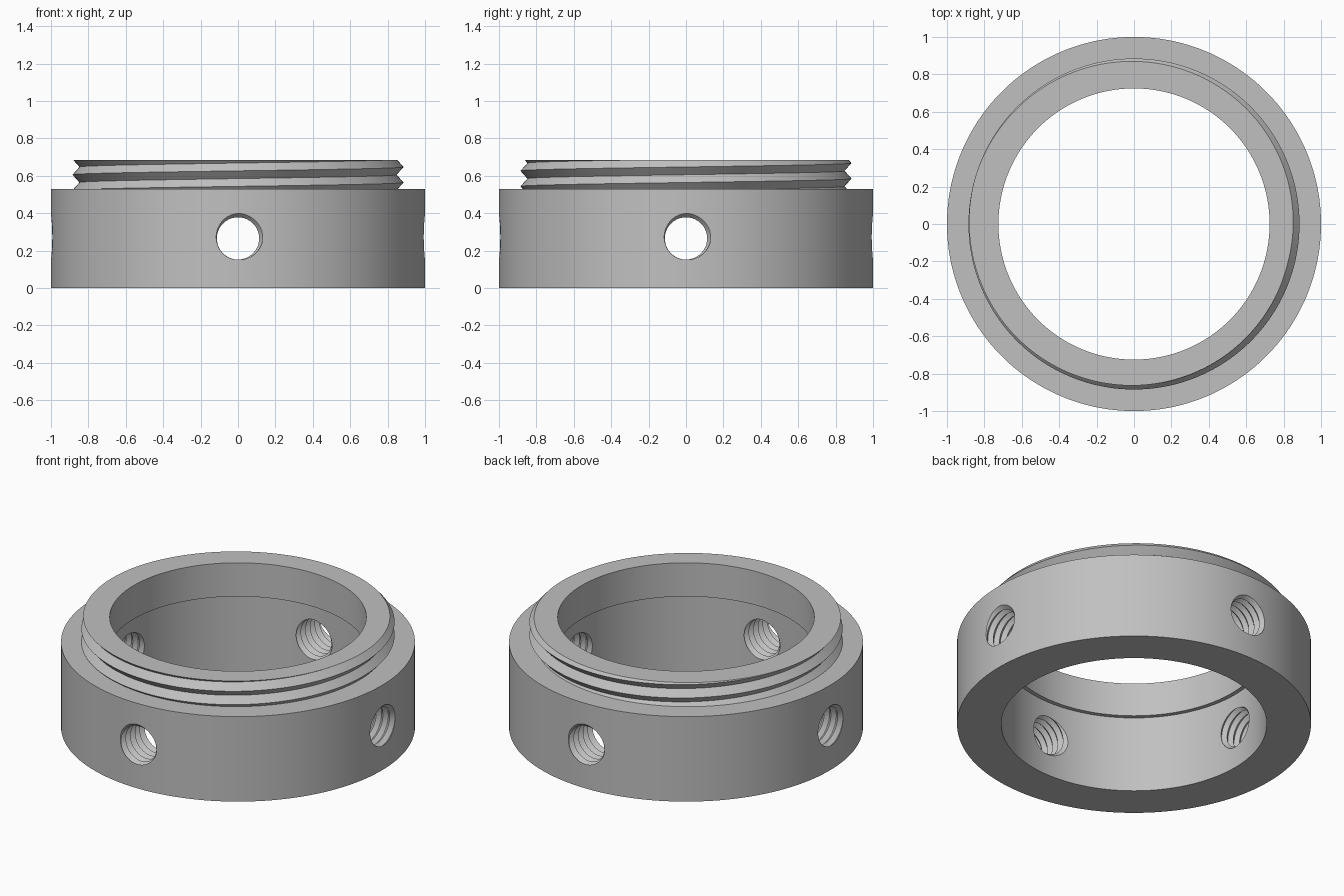
import bpy, bmesh, math
from mathutils import Matrix, Vector

cube = bpy.data.objects.get("Cube")
if cube:
    bpy.data.objects.remove(cube, do_unlink=True)

steel = bpy.data.materials.new("grey steel")
steel.use_nodes = True
grey = (0.53, 0.53, 0.53, 1)
steel.diffuse_color = grey
steel.node_tree.nodes["Principled BSDF"].inputs["Base Color"].default_value = grey


def thread_profile(turn, root, crest, pitch, phase, low, high):
    """Points (radius, z) of a V thread at a given fraction of a turn, clipped to low..high."""
    def radius(z):
        u = ((z - phase) / pitch - turn) % 1
        return root + (crest - root) * abs(2 * u - 1)

    first = math.floor((low - phase) / pitch) - 2
    count = math.ceil((high - low) / pitch) + 4
    points = []
    for k in range(2 * count):
        z = phase + (first + k / 2 + turn) * pitch
        z = min(max(z, low), high)
        points.append((radius(z), z))
    return points


def revolve(name, profile, segments, closed):
    """Sweep a profile that may change with the angle, as a thread does."""
    bm = bmesh.new()
    columns = []
    for i in range(segments + 1):
        a = 2 * math.pi * i / segments
        columns.append([bm.verts.new((r * math.cos(a), r * math.sin(a), z))
                        for r, z in profile(i / segments)])
    n = len(columns[0])
    for left, right in zip(columns, columns[1:]):
        for j in range(n if closed else n - 1):
            k = (j + 1) % n
            bm.faces.new((left[j], right[j], right[k], left[k]))
    bmesh.ops.remove_doubles(bm, verts=bm.verts, dist=0.00005)
    bmesh.ops.recalc_face_normals(bm, faces=bm.faces)
    mesh = bpy.data.meshes.new(name)
    bm.to_mesh(mesh)
    bm.free()
    mesh.materials.append(steel)
    obj = bpy.data.objects.new(name, mesh)
    bpy.context.collection.objects.link(obj)
    return obj


# Collar: wide base, stepped bore and externally threaded neck
SHOULDER, TOP, LEDGE = 0.53, 0.685, 0.475


def collar_profile(turn):
    base = [(0.75, 0), (1, 0), (1, SHOULDER)]
    neck = thread_profile(turn, 0.848, 0.885, 0.083, 0.647, SHOULDER, TOP)
    bore = [(0.725, TOP), (0.725, LEDGE), (0.75, LEDGE)]
    return base + neck + bore


collar = revolve("threaded_collar", collar_profile, 180, True)


# Four threaded radial holes
def tap_profile(turn):
    low, high = 0.66, 1.03
    thread = thread_profile(turn, 0.113, 0.134, 0.046, 0.989, low, high)
    return [(0, low)] + thread + [(0, high)]


bpy.context.view_layer.objects.active = collar
for quarter in range(4):
    tap = revolve("hole_cutter", tap_profile, 40, False)
    tap.data.transform(Matrix.Translation(Vector((0, 0, SHOULDER / 2)))
                       @ Matrix.Rotation(quarter * math.pi / 2, 4, "Z")
                       @ Matrix.Rotation(math.pi / 2, 4, "X"))
    tap.hide_render = True
    cut = collar.modifiers.new("radial_hole", "BOOLEAN")
    cut.operation = "DIFFERENCE"
    cut.solver = "EXACT"
    cut.object = tap
    bpy.ops.object.modifier_apply(modifier=cut.name)
    bpy.data.objects.remove(tap, do_unlink=True)

# Smooth walls with crisp edges
bpy.ops.object.select_all(action="DESELECT")
collar.select_set(True)
bpy.ops.object.shade_smooth_by_angle(angle=math.radians(20))
